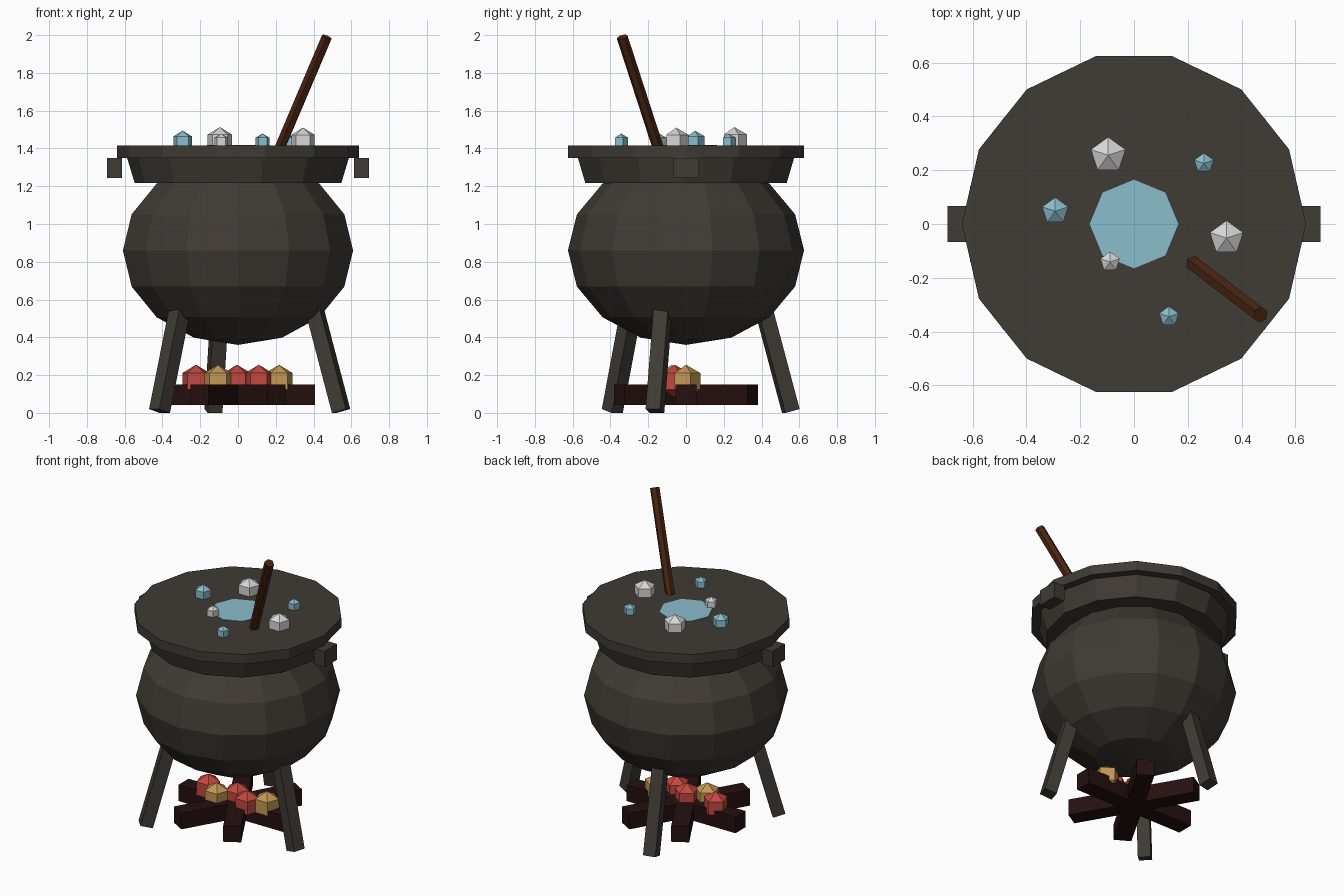
import bpy
from math import radians, cos, sin
from mathutils import Vector

cube = bpy.data.objects.get("Cube")
if cube:
    bpy.data.objects.remove(cube, do_unlink=True)


def material(name, r, g, b):
    m = bpy.data.materials.new(name)
    m.use_nodes = True
    m.diffuse_color = (r, g, b, 1)
    m.node_tree.nodes["Principled BSDF"].inputs["Base Color"].default_value = (r, g, b, 1)
    return m


IRON = material("dark iron", 0.05, 0.043, 0.035)
CHARRED = material("charred wood", 0.019, 0.005, 0.005)
WOOD = material("brown wood", 0.07, 0.018, 0.006)
BLUE = material("pale blue", 0.26, 0.51, 0.61)
WHITE = material("bubble white", 0.68, 0.68, 0.68)
RED = material("ember red", 0.54, 0.065, 0.05)
GOLD = material("ember gold", 0.55, 0.31, 0.09)


def finish(name, mat):
    ob = bpy.context.object
    ob.name = ob.data.name = name
    ob.data.materials.append(mat)
    return ob


def cone(name, mat, sides, r1, r2, z1, z2):
    bpy.ops.mesh.primitive_cone_add(vertices=sides, radius1=r1, radius2=r2,
                                    depth=z2 - z1, location=(0, 0, (z1 + z2) / 2))
    ob = finish(name, mat)
    # Put a corner on the x axis
    ob.rotation_euler.z = radians(90)
    return ob


def box(name, mat, size, loc, yaw=0):
    bpy.ops.mesh.primitive_cube_add(size=1, location=loc, rotation=(0, 0, yaw))
    ob = finish(name, mat)
    ob.scale = size
    return ob


def ball(name, mat, r, loc, segments=5, rings=3, squash=1):
    bpy.ops.mesh.primitive_uv_sphere_add(segments=segments, ring_count=rings,
                                         radius=r, location=loc)
    ob = finish(name, mat)
    ob.scale.z = squash
    return ob


# Pot: faceted bowl, flared neck and flat rim
ball("pot_body", IRON, 0.625, (0, 0, 0.86), 14, 8, 0.8)
cone("pot_neck", IRON, 14, 0.547, 0.59, 1.217, 1.36)
cone("pot_rim", IRON, 14, 0.64, 0.64, 1.35, 1.415)
cone("brew_surface", BLUE, 8, 0.165, 0.165, 1.413, 1.418)

# Side lugs
for side, x in (("left", 0.653), ("right", -0.653)):
    box(side + "_lug", IRON, (0.08, 0.135, 0.106), (x, 0, 1.296))

# Three splayed legs
for i in range(3):
    a = radians(-16.8 + 120 * i)
    foot = Vector((0.57 * cos(a), 0.57 * sin(a), 0.01))
    top = Vector((0.425 * cos(a), 0.425 * sin(a), 0.54))
    axis = top - foot
    leg = box("leg_%d" % (i + 1), IRON, (0.08, 0.08, axis.length), (foot + top) / 2)
    tilt = Vector((0, 0, 1)).angle(axis)
    leg.rotation_euler = (0, -tilt, a)

# Stirring stick
low, high = Vector((0.143, -0.088, 1.22)), Vector((0.47, -0.338, 1.99))
bpy.ops.mesh.primitive_cylinder_add(vertices=6, radius=0.03, depth=(high - low).length,
                                    location=(low + high) / 2)
stick = finish("stirring_stick", WOOD)
stick.rotation_euler = (high - low).to_track_quat("Z", "Y").to_euler()

# Crossed logs
for i in range(3):
    box("log_%d" % (i + 1), CHARRED, (0.815, 0.11, 0.108), (0, 0, 0.096), radians(60 * i))

# Embers on the logs
embers = [(RED, -0.222, 0), (GOLD, -0.106, -0.075), (RED, -0.005, 0),
          (RED, 0.11, -0.06), (GOLD, 0.217, 0)]
for i, (mat, x, y) in enumerate(embers):
    ball("ember_%d" % (i + 1), mat, 0.088, (x, y, 0.167))

# Bubbles floating on top
bubbles = [(WHITE, 0.078, -0.096, 0.256), (WHITE, 0.075, 0.344, -0.052),
           (WHITE, 0.044, -0.089, -0.141), (BLUE, 0.059, -0.293, 0.048),
           (BLUE, 0.044, 0.26, 0.226), (BLUE, 0.044, 0.13, -0.344)]
for i, (mat, r, x, y) in enumerate(bubbles):
    ball("bubble_%d" % (i + 1), mat, r, (x, y, 1.435))
